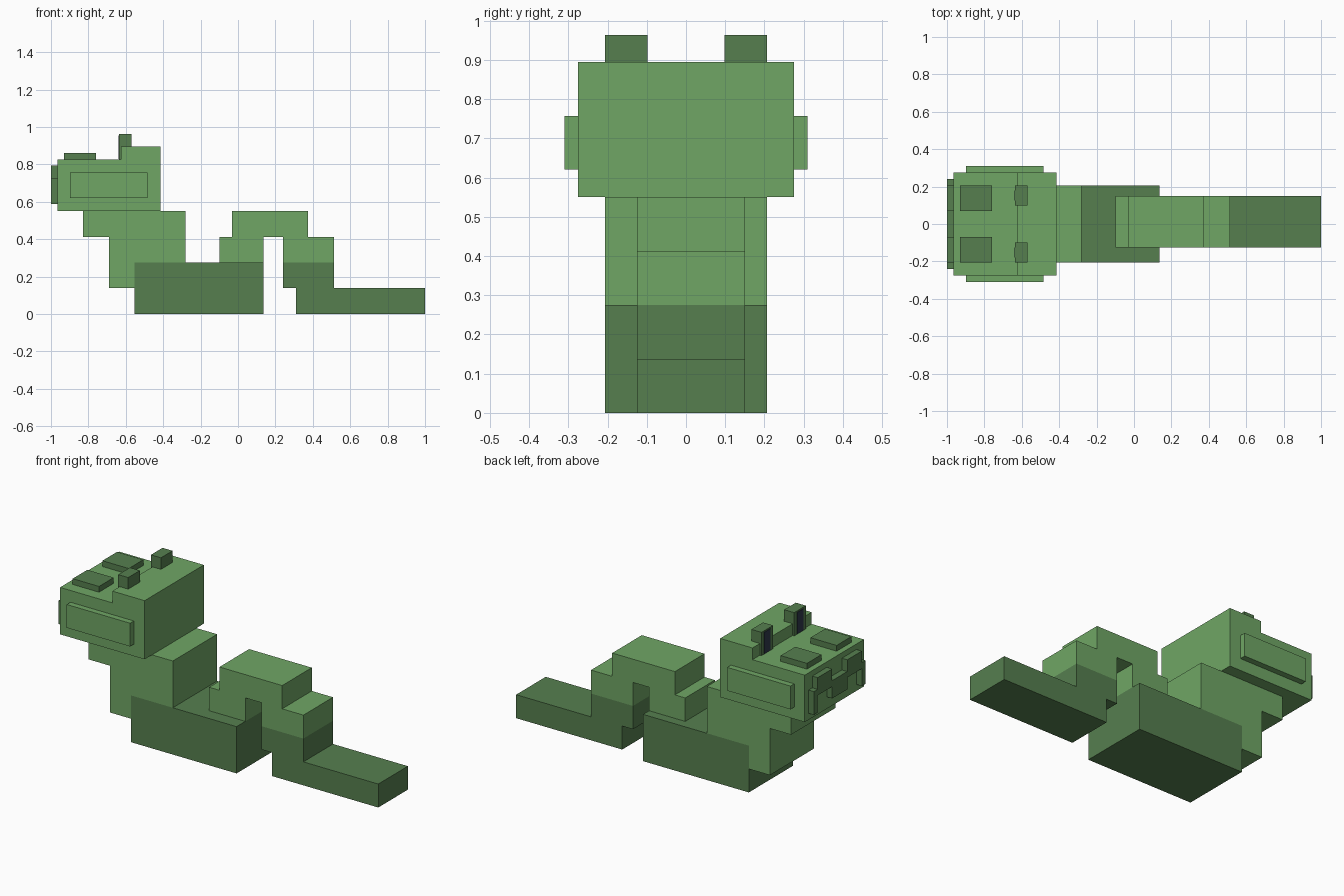
import bpy, bmesh

if "Cube" in bpy.data.objects:
    bpy.data.objects.remove(bpy.data.objects["Cube"])


def material(name, rgb):
    m = bpy.data.materials.new(name)
    m.diffuse_color = (*rgb, 1)
    m.use_nodes = True
    m.node_tree.nodes["Principled BSDF"].inputs["Base Color"].default_value = m.diffuse_color
    return m


LIGHT = material("light_green", (0.16, 0.38, 0.13))
DARK = material("dark_green", (0.093, 0.212, 0.078))
PUPIL = material("pupil_navy", (0.03, 0.04, 0.07))


def prism(name, profile, y0, y1, mat):
    """Extrude an (x, z) outline from y0 to y1."""
    bm = bmesh.new()
    face = bm.faces.new([bm.verts.new((x, y0, z)) for x, z in profile])
    ext = bmesh.ops.extrude_face_region(bm, geom=[face])
    verts = [v for v in ext["geom"] if isinstance(v, bmesh.types.BMVert)]
    bmesh.ops.translate(bm, vec=(0, y1 - y0, 0), verts=verts)
    bmesh.ops.recalc_face_normals(bm, faces=bm.faces)
    me = bpy.data.meshes.new(name)
    bm.to_mesh(me)
    bm.free()
    me.materials.append(mat)
    ob = bpy.data.objects.new(name, me)
    bpy.context.collection.objects.link(ob)
    return ob


def box(name, x, y, z, mat):
    return prism(name, [(x[0], z[0]), (x[1], z[0]), (x[1], z[1]), (x[0], z[1])],
                 y[0], y[1], mat)


def pair(name, x, y, z, mat):
    """One box on each side of the head."""
    box(name + "_left", x, y, z, mat)
    box(name + "_right", x, (-y[1], -y[0]), z, mat)


# Head with raised rear step
prism("head", [(-0.965, 0.55), (-0.415, 0.55), (-0.415, 0.895), (-0.625, 0.895),
               (-0.625, 0.826), (-0.965, 0.826)], -0.275, 0.275, LIGHT)
pair("cheek", (-0.897, -0.485), (0.275, 0.31), (0.62, 0.757), LIGHT)

# Nostril plates, eyes and slit pupils on top of the head
pair("nostril", (-0.931, -0.76), (0.07, 0.206), (0.826, 0.86), DARK)
pair("eye", (-0.635, -0.57), (0.098, 0.206), (0.826, 0.963), DARK)
pair("pupil", (-0.638, -0.634), (0.125, 0.18), (0.828, 0.955), PUPIL)

# Stepped mouth on the face
pair("mouth_corner", (-1.0, -0.965), (0.205, 0.24), (0.588, 0.725), DARK)
pair("mouth_side", (-1.0, -0.965), (0.07, 0.205), (0.69, 0.794), DARK)
box("mouth_middle", (-1.0, -0.965), (-0.07, 0.07), (0.62, 0.725), DARK)

# Neck resting on the first body block
prism("neck", [(-0.69, 0.138), (-0.553, 0.138), (-0.553, 0.275), (-0.28, 0.275),
               (-0.28, 0.55), (-0.828, 0.55), (-0.828, 0.413), (-0.69, 0.413)],
      -0.206, 0.206, LIGHT)
box("body_base", (-0.553, 0.135), (-0.206, 0.206), (0, 0.275), DARK)

# Arched coil behind the body
coil_y = (-0.125, 0.15)
prism("body_arch", [(-0.1, 0.275), (0.135, 0.275), (0.135, 0.413), (0.24, 0.413),
                    (0.24, 0.275), (0.513, 0.275), (0.513, 0.413), (0.375, 0.413),
                    (0.375, 0.55), (-0.033, 0.55), (-0.033, 0.413), (-0.1, 0.413)],
      *coil_y, LIGHT)

# Tail: dark foot of the arch running out flat
prism("tail", [(0.31, 0), (1.0, 0), (1.0, 0.138), (0.513, 0.138), (0.513, 0.275),
               (0.24, 0.275), (0.24, 0.138), (0.31, 0.138)], *coil_y, DARK)
